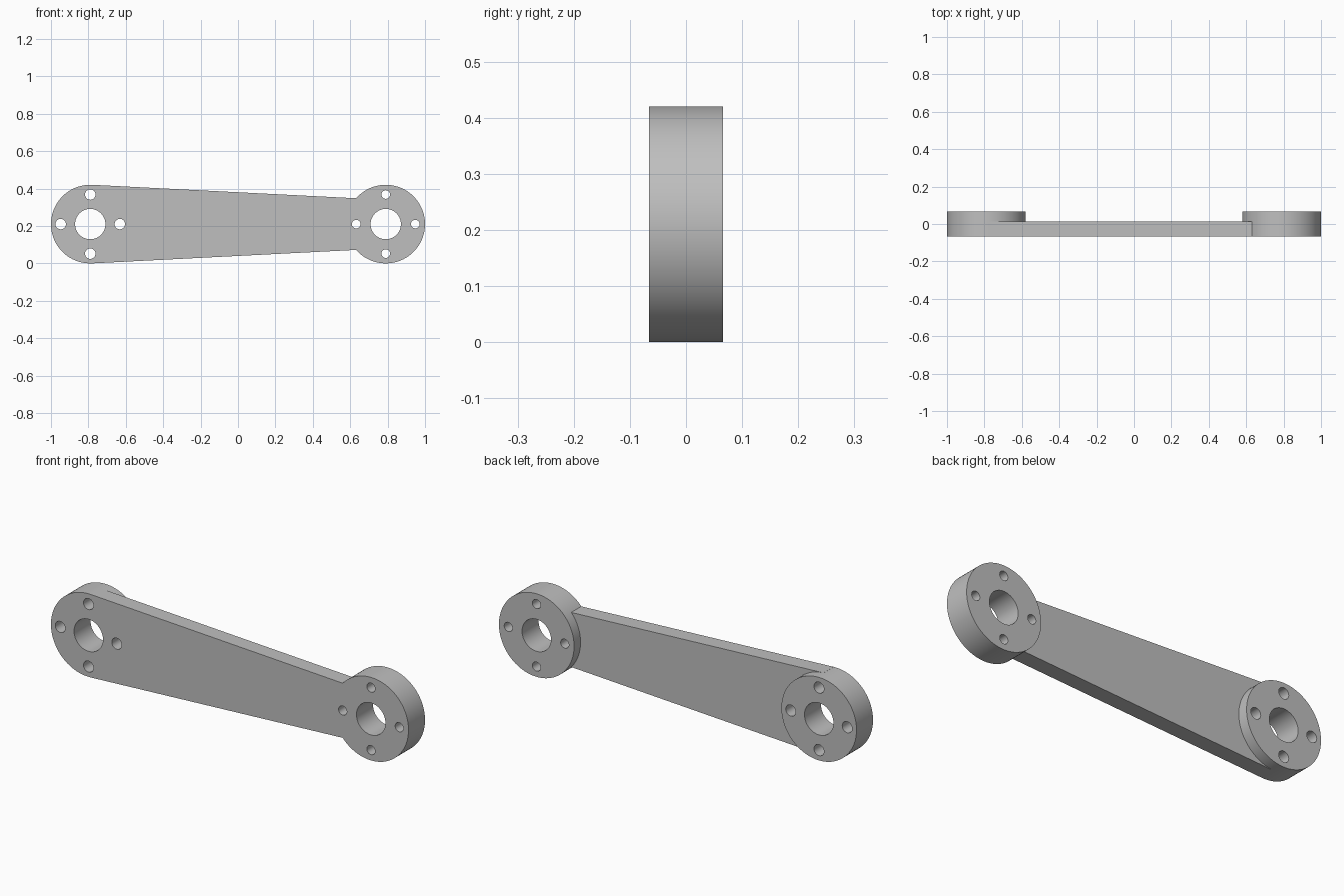
import bpy, bmesh, math
from mathutils import Matrix, Vector

if "Cube" in bpy.data.objects:
    bpy.data.objects.remove(bpy.data.objects["Cube"], do_unlink=True)

R = 0.21            # boss radius, also the centre height
CX = 0.79           # boss centre distance
DEPTH = 0.132       # boss thickness
FRONT = -DEPTH / 2
ARM_BACK = 0.014

grey = bpy.data.materials.new("plain grey")
grey.use_nodes = True
colour = (0.52, 0.52, 0.52, 1)
grey.diffuse_color = colour
grey.node_tree.nodes["Principled BSDF"].inputs["Base Color"].default_value = colour


def finish(name, bm):
    bmesh.ops.recalc_face_normals(bm, faces=bm.faces)
    mesh = bpy.data.meshes.new(name)
    bm.to_mesh(mesh)
    bm.free()
    mesh.materials.append(grey)
    ob = bpy.data.objects.new(name, mesh)
    bpy.context.collection.objects.link(ob)
    return ob


def add_cylinder(bm, x, z, radius, depth, sides):
    """Cylinder lying along y."""
    place = Matrix.Translation((x, 0, z)) @ Matrix.Rotation(math.pi / 2, 4, 'X')
    bmesh.ops.create_cone(bm, cap_ends=True, segments=sides, radius1=radius,
                          radius2=radius, depth=depth, matrix=place)


def combine(target, other, operation):
    mod = target.modifiers.new(operation.lower(), 'BOOLEAN')
    mod.operation = operation
    mod.solver = 'EXACT'
    mod.object = other
    bpy.context.view_layer.objects.active = target
    bpy.ops.object.modifier_apply(modifier=mod.name)
    bpy.data.objects.remove(other, do_unlink=True)


# Tapering arm, tangent to the left boss and narrower at the right one
bm = bmesh.new()
outline = [(-CX + 0.01, R), (CX, 0.13), (CX, -0.13), (-CX + 0.01, -R)]
face = bm.faces.new([bm.verts.new((x, FRONT, R + z)) for x, z in outline])
wall = bmesh.ops.extrude_face_region(bm, geom=[face])
bmesh.ops.translate(bm, vec=Vector((0, ARM_BACK - FRONT, 0)),
                    verts=[v for v in wall["geom"] if isinstance(v, bmesh.types.BMVert)])
link = finish("link_arm", bm)

# Round end bosses
for x in (-CX, CX):
    bm = bmesh.new()
    add_cylinder(bm, x, R, R, DEPTH, 96)
    combine(link, finish("boss", bm), 'UNION')

# Centre bores and four bolt holes through each boss
bm = bmesh.new()
for x, bolt in ((-CX, 0.028), (CX, 0.023)):
    add_cylinder(bm, x, R, 0.081, 0.4, 64)
    for dx, dz in ((1, 0), (-1, 0), (0, 1), (0, -1)):
        add_cylinder(bm, x + dx * 0.158, R + dz * 0.158, bolt, 0.4, 32)
drill = finish("hole_cutter", bm)
drill.hide_render = True
combine(link, drill, 'DIFFERENCE')

bpy.ops.object.select_all(action='DESELECT')
link.select_set(True)
bpy.context.view_layer.objects.active = link
bpy.ops.object.shade_smooth_by_angle(angle=math.radians(30))
